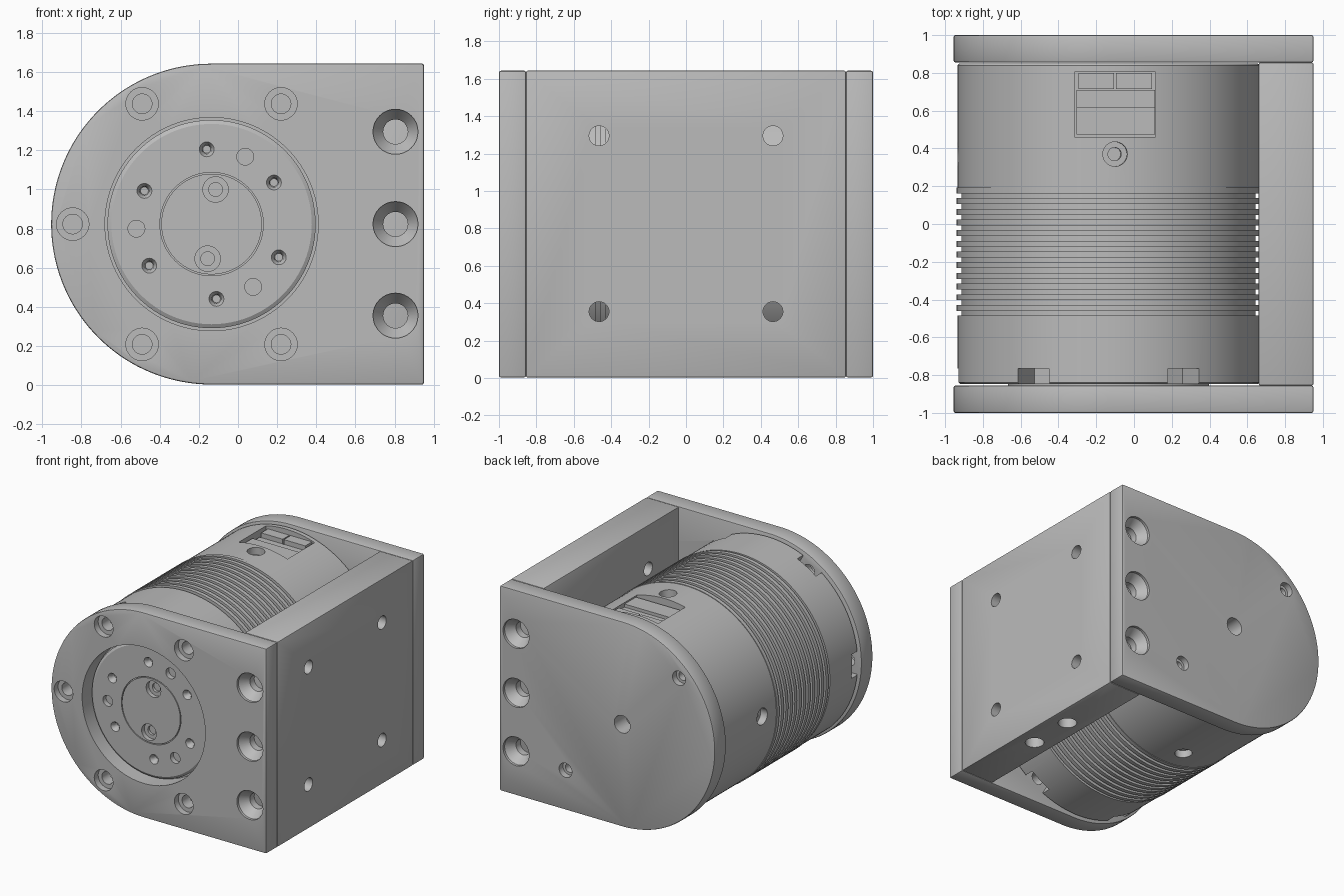
import bpy, bmesh
from math import sin, cos, pi, radians
from mathutils import Vector, Matrix

cube = bpy.data.objects.get("Cube")
if cube:
    bpy.data.objects.remove(cube, do_unlink=True)

CX, CZ, R = -0.135, 0.823, 0.82      # motor axis and plate radius
FRONT, BACK = Vector((0, -1, 0)), Vector((0, 1, 0))

metal = bpy.data.materials.new("machined_grey")
metal.use_nodes = True
metal.diffuse_color = (0.5, 0.5, 0.5, 1)
metal.node_tree.nodes["Principled BSDF"].inputs["Base Color"].default_value = (0.5, 0.5, 0.5, 1)


def lathe(bm, profile, pos, axis, n=32):
    """Capped solid of revolution from (radius, height along axis) points."""
    m = Matrix.Translation(pos) @ Vector(axis).to_track_quat('Z', 'Y').to_matrix().to_4x4()
    rings = [[bm.verts.new(m @ Vector((r * cos(2 * pi * i / n), r * sin(2 * pi * i / n), h)))
              for i in range(n)] for r, h in profile]
    for a, b in zip(rings, rings[1:]):
        for i in range(n):
            j = (i + 1) % n
            bm.faces.new((a[i], a[j], b[j], b[i]))
    bm.faces.new(rings[0])
    bm.faces.new(rings[-1])


def box(bm, lo, hi, turn=Matrix()):
    lo, hi = Vector(lo), Vector(hi)
    m = Matrix.Translation((lo + hi) / 2) @ Matrix.Diagonal((*(hi - lo), 1))
    bmesh.ops.create_cube(bm, size=1, matrix=turn @ m)


def polar(r, deg, y):
    return Vector((CX + r * cos(radians(deg)), y, CZ + r * sin(radians(deg))))


def to_object(bm, name):
    bmesh.ops.recalc_face_normals(bm, faces=bm.faces[:])
    me = bpy.data.meshes.new(name)
    bm.to_mesh(me)
    bm.free()
    me.materials.append(metal)
    ob = bpy.data.objects.new(name, me)
    bpy.context.collection.objects.link(ob)
    return ob


def finish(bm, name, cutter=None, bevel=0):
    """Bevel the edges, subtract the cutter, then bake and shade the part."""
    ob = to_object(bm, name)
    if bevel:
        mod = ob.modifiers.new("edges", 'BEVEL')
        mod.width, mod.segments, mod.limit_method = bevel, 2, 'ANGLE'
    if cutter:
        tool = to_object(cutter, name + "_cutter")
        tool.hide_render = True
        mod = ob.modifiers.new("holes", 'BOOLEAN')
        mod.operation, mod.solver, mod.object = 'DIFFERENCE', 'EXACT', tool
    bpy.context.view_layer.update()
    graph = bpy.context.evaluated_depsgraph_get()
    baked = bpy.data.meshes.new_from_object(ob.evaluated_get(graph))
    ob.modifiers.clear()
    ob.data = baked
    if cutter:
        bpy.data.objects.remove(tool, do_unlink=True)
    baked.shade_smooth()
    baked.set_sharp_from_angle(angle=radians(30))
    return ob


def d_plate(y0, y1):
    bm = bmesh.new()
    pts = [polar(R, 90 + 180 * i / 72, y0) for i in range(73)]
    pts += [Vector((0.95, y0, CZ - R)), Vector((0.95, y0, CZ + R))]
    face = bm.faces.new([bm.verts.new(p) for p in pts])
    out = bmesh.ops.extrude_face_region(bm, geom=[face])
    verts = [v for v in out["geom"] if isinstance(v, bmesh.types.BMVert)]
    bmesh.ops.translate(bm, verts=verts, vec=(0, y1 - y0, 0))
    return bm


def stepped(r1, r2, depth, through):
    return [(r1, 0.05), (r1, -depth), (r2, -depth), (r2, -through)]


def bracket_screws(bm, axis):
    # three countersunk holes along the bracket edge
    for z in (0.355, CZ, 1.295):
        lathe(bm, [(0.115, 0.05), (0.115, -0.02), (0.063, -0.09), (0.063, -0.2)],
              (0.805, axis.y, z), axis)


# front plate: large bore, five counterbored holes, bracket screws
cut = bmesh.new()
lathe(cut, [(0.545, 0.1), (0.545, -0.3)], (CX, -1, CZ), FRONT, 96)
for a in range(60, 301, 60):
    lathe(cut, stepped(0.083, 0.05, 0.05, 0.3), polar(0.71, a, -1), FRONT)
bracket_screws(cut, FRONT)
finish(d_plate(-1, -0.855), "front_plate", cut, 0.01)

# back plate: centre hole, two diagonal counterbores, bracket screws
cut = bmesh.new()
lathe(cut, [(0.07, 0.1), (0.07, -0.3)], (CX, 1, CZ), BACK)
for a in (135, 315):
    lathe(cut, stepped(0.057, 0.035, 0.05, 0.3), polar(0.71, a, 1), BACK)
bracket_screws(cut, BACK)
finish(d_plate(0.855, 1), "back_plate", cut, 0.01)

# side bracket joining the plates, with cross holes and blind holes below
bm, cut = bmesh.new(), bmesh.new()
box(bm, (0.66, -0.855, CZ - R), (0.95, 0.855, CZ + R))
for y in (-0.465, 0.465):
    for z in (0.355, 1.295):
        lathe(cut, [(0.053, 0.1), (0.053, -0.5)], (0.95, y, z), (1, 0, 0))
for y in (-0.19, 0.19):
    lathe(cut, [(0.07, 0.1), (0.07, -0.25)], (0.805, y, 0), (0, 0, -1))
finish(bm, "side_bracket", cut, 0.008)

# motor housing with cooling ribs
RH = 0.8
profile = [(RH - 0.01, -0.848), (RH, -0.838)]
y = -0.485
for i in range(12):
    profile += [(RH, y), (RH - 0.022, y), (RH - 0.022, y + 0.025), (RH + 0.005, y + 0.025),
                (RH + 0.005, y + 0.0565)]
    y += 0.0565
profile += [(RH, y), (RH, 0.84), (RH - 0.01, 0.85)]
bm, cut = bmesh.new(), bmesh.new()
lathe(bm, profile, (CX, 0, CZ), BACK, 128)
# screw pockets at the front rim
for a in range(60, 301, 60):
    turn = Matrix.Translation((CX, 0, CZ)) @ Matrix.Rotation(radians(-a), 4, 'Y')
    box(cut, (0.62, -0.95, -0.095), (0.9, -0.765, 0.095), turn)
# radial screw holes
for a in (87.5, 177.5, 267.5):
    d = polar(1, a, 0) - Vector((CX, 0, CZ))
    lathe(cut, stepped(0.065, 0.035, 0.06, 0.13), polar(RH, a, 0.37), d)
# connector window
box(cut, (-0.315, 0.46, 1.5), (0.115, 0.805, 1.75))
finish(bm, "motor_housing", cut)

# connector bodies inside the window
bm = bmesh.new()
box(bm, (-0.305, 0.475, 1.49), (0.11, 0.62, 1.575))
box(bm, (-0.305, 0.62, 1.49), (0.11, 0.71, 1.55))
for x0, x1 in ((-0.295, -0.105), (-0.095, 0.095)):
    box(bm, (x0, 0.715, 1.49), (x1, 0.8, 1.585))
finish(bm, "connector")

# output flange with its centre cap groove
bm, cut = bmesh.new(), bmesh.new()
lathe(bm, [(0.532, -0.07), (0.532, -0.012), (0.512, 0), (0.264, 0), (0.264, -0.015),
           (0.257, -0.015), (0.257, 0)], (CX, -0.905, CZ), FRONT, 96)
for i in range(6):
    lathe(cut, [(0.038, 0.05), (0.038, 0), (0.024, -0.02), (0.02, -0.055)],
          polar(0.383, 33.7 + 60 * i, -0.905), FRONT)
for a in (63.5, 183.5, 303.5):
    lathe(cut, [(0.043, 0.05), (0.043, -0.04)], polar(0.385, a, -0.905), FRONT)
for a in (83.5, 263.5):
    lathe(cut, stepped(0.065, 0.035, 0.035, 0.06), polar(0.178, a, -0.905), FRONT)
finish(bm, "output_flange", cut)
